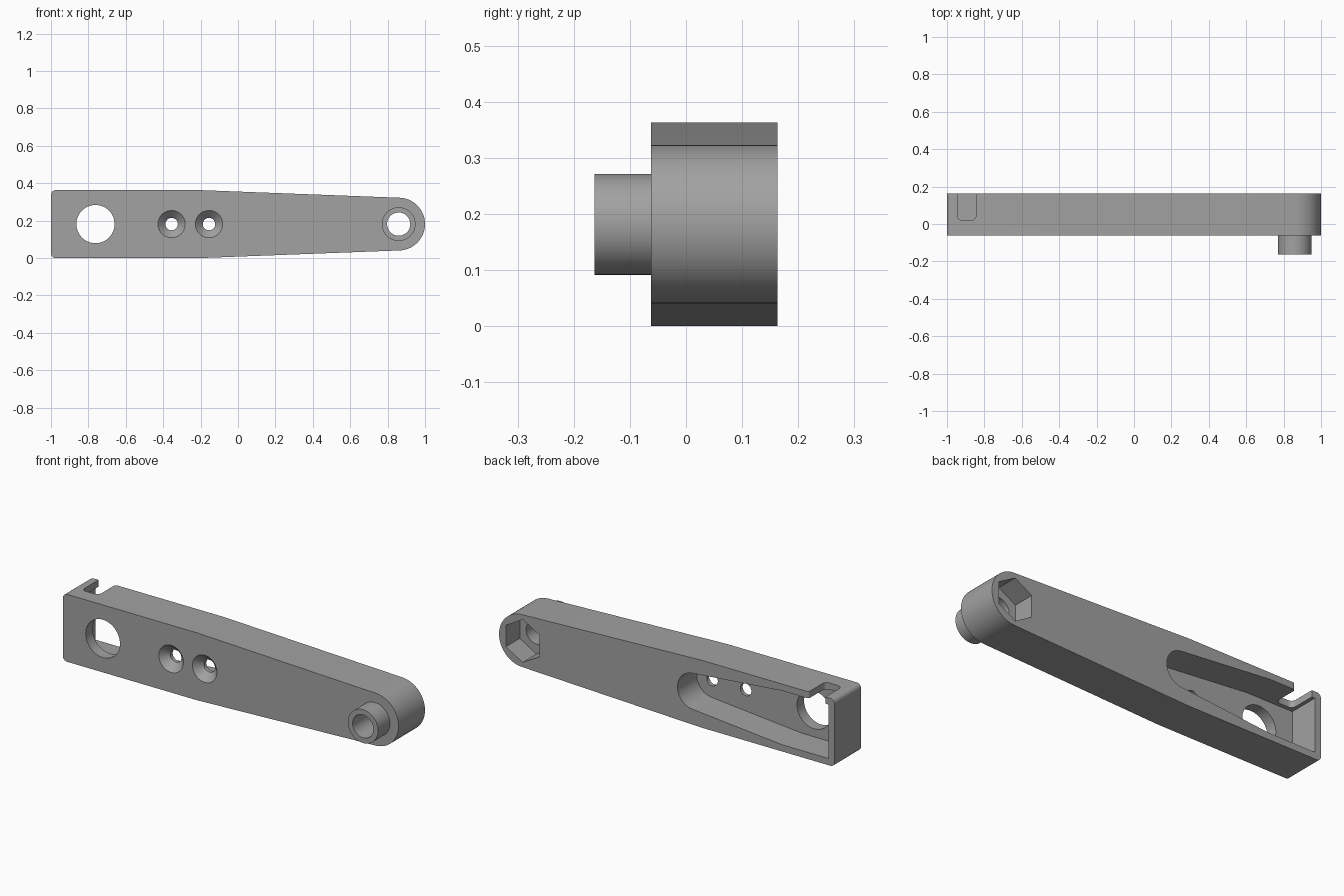
import bpy, bmesh, math

if "Cube" in bpy.data.objects:
    bpy.data.objects.remove(bpy.data.objects["Cube"])

ZC = 0.1815                      # height of the centre line
FRONT, BACK = -0.062, 0.163      # front and back of the arm
PIVOT = 0.859                    # x of the rounded end

grey = bpy.data.materials.new("mid_grey")
grey.diffuse_color = (0.36, 0.36, 0.36, 1)
grey.use_nodes = True
grey.node_tree.nodes["Principled BSDF"].inputs["Base Color"].default_value = grey.diffuse_color


def loft(name, sections, along="y"):
    """Solid through (offset, outline) sections; outlines lie across the given axis."""
    bm = bmesh.new()
    rings = []
    for d, pts in sections:
        rings.append([bm.verts.new((a, d, b) if along == "y" else (a, b, d)) for a, b in pts])
    n = len(rings[0])
    for lo, hi in zip(rings, rings[1:]):
        for i in range(n):
            j = (i + 1) % n
            bm.faces.new((lo[i], lo[j], hi[j], hi[i]))
    bm.faces.new(rings[0])
    bm.faces.new(rings[-1])
    bmesh.ops.recalc_face_normals(bm, faces=bm.faces[:])
    mesh = bpy.data.meshes.new(name)
    bm.to_mesh(mesh)
    bm.free()
    mesh.materials.append(grey)
    ob = bpy.data.objects.new(name, mesh)
    bpy.context.collection.objects.link(ob)
    return ob


def arc(x, z, r, a0, a1, n):
    angles = [math.radians(a0 + (a1 - a0) * i / n) for i in range(n + 1)]
    return [(x + r * math.cos(a), z + r * math.sin(a)) for a in angles]


def circle(x, r, n=48, turn=0):
    return arc(x, ZC, r, turn, turn + 360, n)[:-1]


def combine(target, tool, operation="DIFFERENCE"):
    mod = target.modifiers.new("cut", "BOOLEAN")
    mod.operation, mod.solver, mod.object = operation, "EXACT", tool
    bpy.context.view_layer.objects.active = target
    bpy.ops.object.modifier_apply(modifier=mod.name)
    bpy.data.objects.remove(tool, do_unlink=True)


# Tapered arm with a round end and small corner radii
c = 0.025
outline = (arc(-1 + c, 2 * ZC - c, c, 180, 90, 6) + [(-0.2, 2 * ZC)]
           + arc(PIVOT, ZC, 0.141, 87.8, -87.8, 40)
           + [(-0.2, 0)] + arc(-1 + c, c, c, 270, 180, 6))
arm = loft("arm", [(FRONT, outline), (BACK, outline)])

# Boss on the front of the round end
boss = circle(PIVOT, 0.09)
combine(arm, loft("boss", [(-0.163, boss), (0.0, boss)]), "UNION")

# Bore through the boss, and hexagonal nut recess behind it
bore = circle(PIVOT, 0.062)
combine(arm, loft("bore", [(-0.3, bore), (0.1, bore)]))
nut = circle(PIVOT, 0.1155, 6, 30)
combine(arm, loft("nut_recess", [(0.045, nut), (0.3, nut)]))

# Tapered pocket in the back with a round inner end
pocket = ([(-0.964, 0.036), (-0.69, 0.036)]
          + arc(-0.16, ZC, 0.097, -84, 84, 28)
          + [(-0.69, 2 * ZC - 0.036), (-0.964, 2 * ZC - 0.036)])
combine(arm, loft("pocket", [(-0.002, pocket), (0.3, pocket)]))

# Large round opening in the front wall
opening = circle(-0.762, 0.102, 64)
combine(arm, loft("opening", [(-0.3, opening), (0.05, opening)]))

# Two countersunk screw holes
for x in (-0.355, -0.155):
    rings = [(-0.082, 0.093), (-0.022, 0.033), (0.05, 0.033)]
    combine(arm, loft("screw_hole", [(y, circle(x, r)) for y, r in rings]))

# Cable notch through the top wall, with a rounded lip
r = 0.025
notch = (arc(-0.945 + r, 0.02 + r, r, 180, 270, 6)
         + arc(-0.845 - r, 0.02 + r, r, 270, 360, 6)
         + arc(-0.83, BACK - 0.015, 0.015, 180, 90, 6)
         + [(-0.83, 0.3), (-0.945, 0.3)])
combine(arm, loft("notch", [(0.25, notch), (0.5, notch)], "z"))

# Smooth the curved walls, keep crisp edges
bpy.ops.object.select_all(action="DESELECT")
arm.select_set(True)
bpy.context.view_layer.objects.active = arm
bpy.ops.object.shade_smooth_by_angle(angle=math.radians(25))
